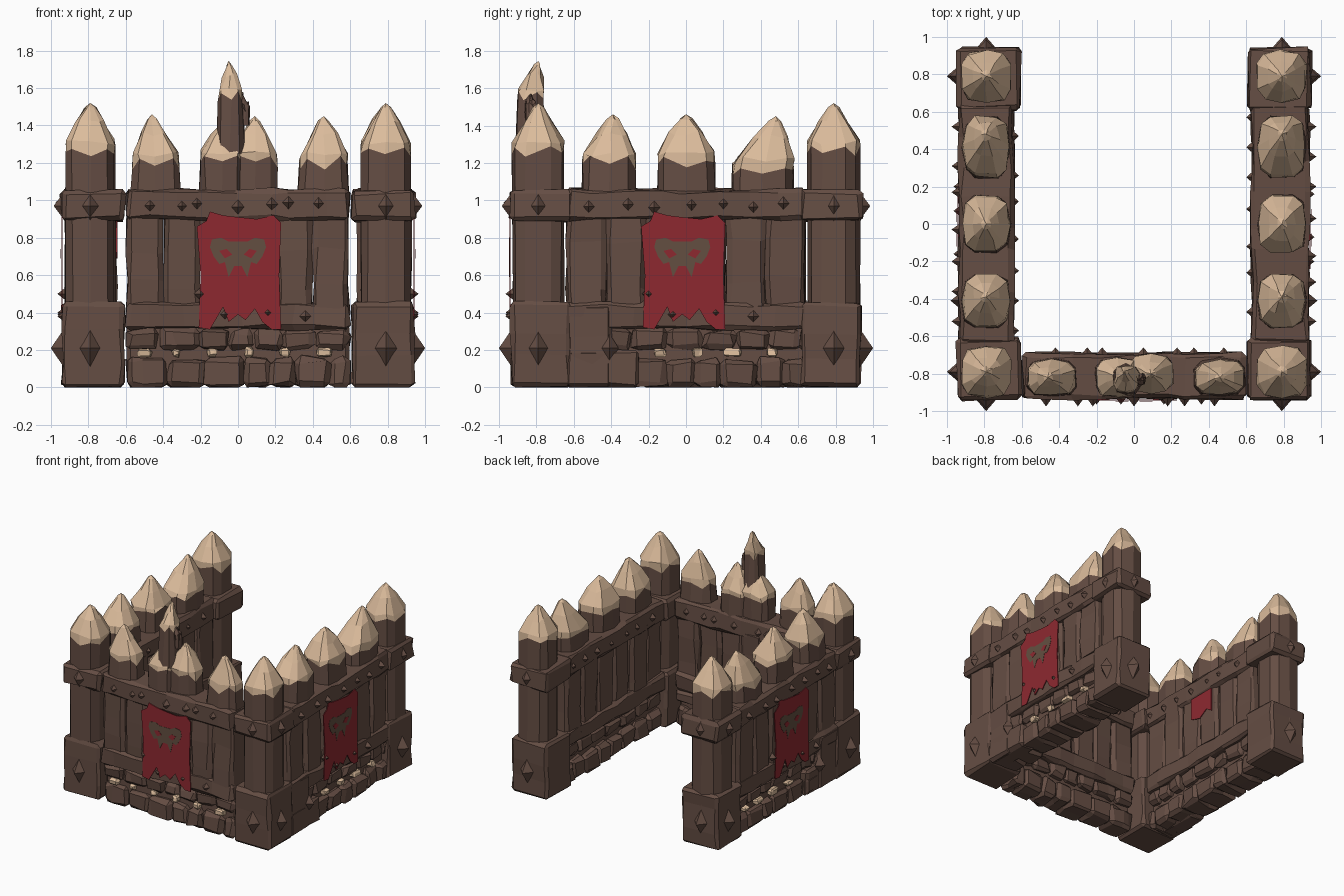
import bpy, bmesh, math, random
from mathutils import Vector, Matrix

random.seed(7)
cube = bpy.data.objects.get("Cube")
if cube:
    bpy.data.objects.remove(cube, do_unlink=True)


def material(name, rgb):
    m = bpy.data.materials.new(name)
    m.use_nodes = True
    m.diffuse_color = (*rgb, 1)
    bsdf = m.node_tree.nodes["Principled BSDF"]
    bsdf.inputs["Base Color"].default_value = (*rgb, 1)
    bsdf.inputs["Roughness"].default_value = 0.9
    return m


WOOD = material("dark wood", (0.13, 0.075, 0.057))
BONE = material("pale cut wood", (0.71, 0.50, 0.33))
RED = material("red cloth", (0.27, 0.022, 0.03))
PAINT = material("emblem brown", (0.125, 0.078, 0.052))


def rnd(a):
    return random.uniform(-a, a)


def finish(bm, name, mats, turn=0):
    # Walls are built facing -y, then turned about z
    bmesh.ops.recalc_face_normals(bm, faces=bm.faces)
    bm.transform(Matrix.Rotation(math.radians(turn), 4, "Z"))
    mesh = bpy.data.meshes.new(name)
    bm.to_mesh(mesh)
    bm.free()
    for m in mats:
        mesh.materials.append(m)
    ob = bpy.data.objects.new(name, mesh)
    bpy.context.collection.objects.link(ob)
    return ob


def block(bm, lo, hi, cuts=0, jit=0.008, bev=0.02):
    # Rough hewn block, cut along its longest side and jittered
    lo, hi = Vector(lo), Vector(hi)
    size, mid = hi - lo, (lo + hi) / 2
    t = bmesh.new()
    bmesh.ops.create_cube(t, size=1)
    for v in t.verts:
        v.co = Vector(c * s for c, s in zip(v.co, size)) + mid
    bmesh.ops.bevel(t, geom=t.edges[:], offset=bev, segments=1, affect="EDGES")
    axis = max(range(3), key=lambda i: size[i])
    normal = Vector((0, 0, 0))
    normal[axis] = 1
    for k in range(cuts):
        at = mid.copy()
        at[axis] = lo[axis] + size[axis] * (k + 1 + rnd(0.25)) / (cuts + 1)
        bmesh.ops.bisect_plane(t, geom=t.verts[:] + t.edges[:] + t.faces[:], plane_co=at, plane_no=normal)
    for v in t.verts:
        v.co += Vector((rnd(jit), rnd(jit), rnd(jit)))
        v.co.z = max(v.co.z, 0)
    tmp = bpy.data.meshes.new("tmp")
    t.to_mesh(tmp)
    t.free()
    bm.from_mesh(tmp)
    bpy.data.meshes.remove(tmp)


def stake(bm, x, y, hw, hd, z0, cut, tip, lean=(0, 0), taper=1.0):
    # Rounded square log with a ragged bark line and a carved pale point
    n, rise = 10, tip - cut
    rings = [(z0, 1, 0), (cut, taper, 0.02), (cut + rise * 0.17, 0.97 * taper, 0.015),
             (cut + rise * 0.6, 0.56 * taper, 0.015), (cut + rise * 0.9, 0.2 * taper, 0.005)]
    rows = []
    for k, (z, s, j) in enumerate(rings):
        f = max(0, z - cut) / rise
        row = []
        for i in range(n):
            a = math.tau * (i + 0.5) / n
            c, d = (math.copysign(abs(w) ** 0.65, w) for w in (math.cos(a), math.sin(a)))
            zig = 0.018 * (-1) ** i if k == 1 else 0
            row.append(bm.verts.new((x + c * hw * s + lean[0] * f + rnd(0.007),
                                     y + d * hd * s + lean[1] * f + rnd(0.007), z + zig + rnd(j))))
        rows.append(row)
    bm.faces.new(rows[0])
    top = bm.verts.new((x + lean[0], y + lean[1], tip))
    for i in range(n):
        j = (i + 1) % n
        for k in range(len(rows) - 1):
            f = bm.faces.new((rows[k][i], rows[k][j], rows[k + 1][j], rows[k + 1][i]))
            f.material_index = int(k > 0)
        bm.faces.new((rows[-1][i], rows[-1][j], top)).material_index = 1


def stud(bm, x, y, z, w, h, length):
    # Four sided spike; the sign of length sets its direction along y
    base = [bm.verts.new((x + a * w, y - math.copysign(0.01, length), z + b * h))
            for a, b in ((-1, 0), (0, -1), (1, 0), (0, 1))]
    top = bm.verts.new((x, y + length, z))
    bm.faces.new(base)
    for i in range(4):
        bm.faces.new((base[i], base[(i + 1) % 4], top))


def plate(bm, pts, depth, thick=0.006, mat=0):
    # Thin flat cloth shape standing in the wall plane
    f = bm.faces.new([bm.verts.new((x, -depth, z)) for x, z in pts])
    f.material_index = mat
    out = bmesh.ops.extrude_face_region(bm, geom=[f])
    for v in out["geom"]:
        if isinstance(v, bmesh.types.BMVert):
            v.co.y -= thick


def banner(name, turn, x0):
    bm = bmesh.new()
    cloth = [(-.21, .32), (-.15, .31), (-.12, .36), (-.08, .43), (-.05, .35), (0, .39), (.04, .36),
             (.09, .42), (.13, .35), (.18, .31), (.23, .31), (.22, .6), (.23, .88), (.19, .92),
             (.1, .9), (0, .91), (-.08, .92), (-.15, .94), (-.17, .89), (-.22, .86), (-.2, .6)]
    plate(bm, [(x + x0, z) for x, z in cloth], 0.938)
    half = [(.05, .78), (.09, .8), (.14, .79), (.15, .75), (.13, .7), (.1, .66), (.07, .67), (.05, .59), (.02, .65)]
    skull = half + [(-x, z) for x, z in reversed(half)]
    plate(bm, [(x + x0, z) for x, z in skull], 0.945, 0.002, 1)
    for s in (-1, 1):
        eye = [(.03, .71), (.07, .69), (.1, .73), (.06, .74)]
        plate(bm, [(x0 + s * x, z) for x, z in eye], 0.948, 0.002)
    finish(bm, name, [RED, PAINT], turn)


def wall(name, turn, half, inner, stakes, solid, studs):
    # Upright planks
    bm = bmesh.new()
    count = 6
    step = 2 * half / count
    for i in range(count):
        x = -half + i * step
        block(bm, (x + 0.002, -0.917 - rnd(0.006), 0.36), (x + step - 0.002, -inner + rnd(0.015), 0.96), 2, 0.009, 0.025)
    finish(bm, name + "_planks", [WOOD], turn)

    # Top and lower rails
    bm = bmesh.new()
    block(bm, (-half, -0.935, 0.895), (half, 0.02 - inner, 1.06), 7, 0.01)
    block(bm, (-half, -0.93, 0.31), (half, 0.02 - inner, 0.455), 7, 0.01)
    finish(bm, name + "_rails", [WOOD], turn)

    # Footing of two rough courses around a recessed core
    bm = bmesh.new()
    block(bm, (-half, -0.87, 0.03), (half, -inner - 0.05, 0.34), 0, 0)
    for row, (z0, z1) in enumerate(((0, 0.155), (0.2, 0.315))):
        x = -half
        while x < half - 0.03:
            end = min(half, x + random.uniform(0.12, 0.22))
            block(bm, (x, -0.915 + row * 0.015 + rnd(0.012), z0), (end, -inner + rnd(0.015), z1 + rnd(0.01)), 1, 0.012, 0.025)
            x = end
    if solid:
        a, b = sorted((solid * 0.4, solid * half))
        block(bm, (a, -0.932, 0), (b, -0.78, 0.44), 1)
        a, b = sorted((solid * 0.25, solid * half))
        block(bm, (a, -0.925, 0), (b, -0.78, 0.2), 1)
    finish(bm, name + "_footing", [WOOD], turn)

    # Pale chips wedged between the courses
    bm = bmesh.new()
    for x in (-0.5, -0.33, -0.14, 0.06, 0.25, 0.46):
        if x * solid < 0.25:
            w = random.uniform(0.02, 0.05)
            block(bm, (x - w, -0.912, 0.165), (x + w, -0.85, 0.205 + rnd(0.01)), 0, 0.006, 0.01)
    finish(bm, name + "_chips", [BONE], turn)

    # Pointed stakes
    bm = bmesh.new()
    for s in stakes:
        stake(bm, *s)
    finish(bm, name + "_stakes", [WOOD, BONE], turn)

    # Small studs outside and inside
    bm = bmesh.new()
    for x in studs:
        stud(bm, x, -0.93, 0.975 + rnd(0.015), 0.04, 0.045, -0.045)
        stud(bm, x + 0.05, 0.015 - inner, 0.975, 0.04, 0.045, 0.035)
    for x, z in ((-0.2, 0.5), (-0.07, 0.39), (0.16, 0.4), (0.36, 0.38)):
        stud(bm, x, -0.93, z, 0.035, 0.035, -0.035)
    if solid:
        stud(bm, solid * 0.41, -0.93, 0.21, 0.05, 0.08, -0.05)
    finish(bm, name + "_studs", [WOOD], turn)


front_stakes = [(-.44, -.82, .14, .105, 1, 1.2, 1.46, (-.02, 0), .92), (.46, -.82, .145, .105, 1, 1.2, 1.45, (0, 0), .9),
                (-.09, -.82, .12, .105, 1, 1.22, 1.42, (.02, 0)), (.09, -.8, .125, .105, 1, 1.21, 1.45, (0, 0)),
                (-.04, -.83, .075, .085, 1.25, 1.55, 1.745, (-.01, .04), .85)]
side_stakes = [(-.41, -.79, .15, .13, 1, 1.2, 1.46, (.02, 0), .97), (0, -.79, .16, .13, 1, 1.21, 1.46),
               (.41, -.79, .17, .13, 1, 1.17, 1.45, (.07, 0), .98)]
mirrored = [(-s[0], *s[1:7], (-s[7][0], 0) if len(s) > 7 else (0, 0), 0.96) for s in side_stakes]
front_studs = (-0.47, -0.3, -0.22, 0, 0.18, 0.27, 0.43)
side_studs = (-0.52, -0.31, -0.17, 0.03, 0.2, 0.36, 0.52)

wall("front_wall", 0, 0.595, 0.71, front_stakes, 0, front_studs)
wall("left_wall", 90, 0.64, 0.65, side_stakes, -1, side_studs)
wall("right_wall", -90, 0.64, 0.665, mirrored, 1, side_studs)
banner("front_banner", 0, 0)
banner("left_banner", 90, -0.02)
banner("right_banner", -90, 0.02)

# Cloth scrap showing on the inside of the right wall
bm = bmesh.new()
plate(bm, [(-.16, .7), (-.1, .74), (-.02, .69), (.08, .72), (.08, .9), (-.16, .9)], 0.645)
finish(bm, "inner_cloth", [RED], -90)

# Splinter beside the tall broken stake
bm = bmesh.new()
stake(bm, 0.035, -0.83, 0.025, 0.03, 1.4, 1.5, 1.57, (-0.02, 0))
finish(bm, "splinter", [WOOD], 0)

# Corner posts with base and collar
for fy, yname in ((-1, "front"), (1, "back")):
    for fx, xname in ((1, "left"), (-1, "right")):
        x, y = 0.79 * fx, 0.79 * fy
        bm = bmesh.new()
        stake(bm, x, y, 0.135, 0.14, 0.3, 1.27, 1.52)
        finish(bm, f"{yname}_{xname}_post", [WOOD, BONE])
        bm = bmesh.new()
        cx, cy = 0.775 * fx, 0.775 * fy
        block(bm, (cx - .165, cy - .16, 0), (cx + .165, cy + .16, 0.455), 2)
        block(bm, (cx - .17, cy - .165, 0.89), (cx + .17, cy + .165, 1.055), 0, 0.01)
        finish(bm, f"{yname}_{xname}_base_and_collar", [WOOD])

# Large diamond spikes on the outer faces of the posts
for turn, side in ((0, "front"), (90, "left"), (180, "back"), (-90, "right")):
    bm = bmesh.new()
    for x in (-0.79, 0.79):
        stud(bm, x, -0.935, 0.21, 0.065, 0.11, -0.065)
        stud(bm, x, -0.935, 0.97, 0.055, 0.08, -0.05)
    finish(bm, side + "_post_spikes", [WOOD], turn)
